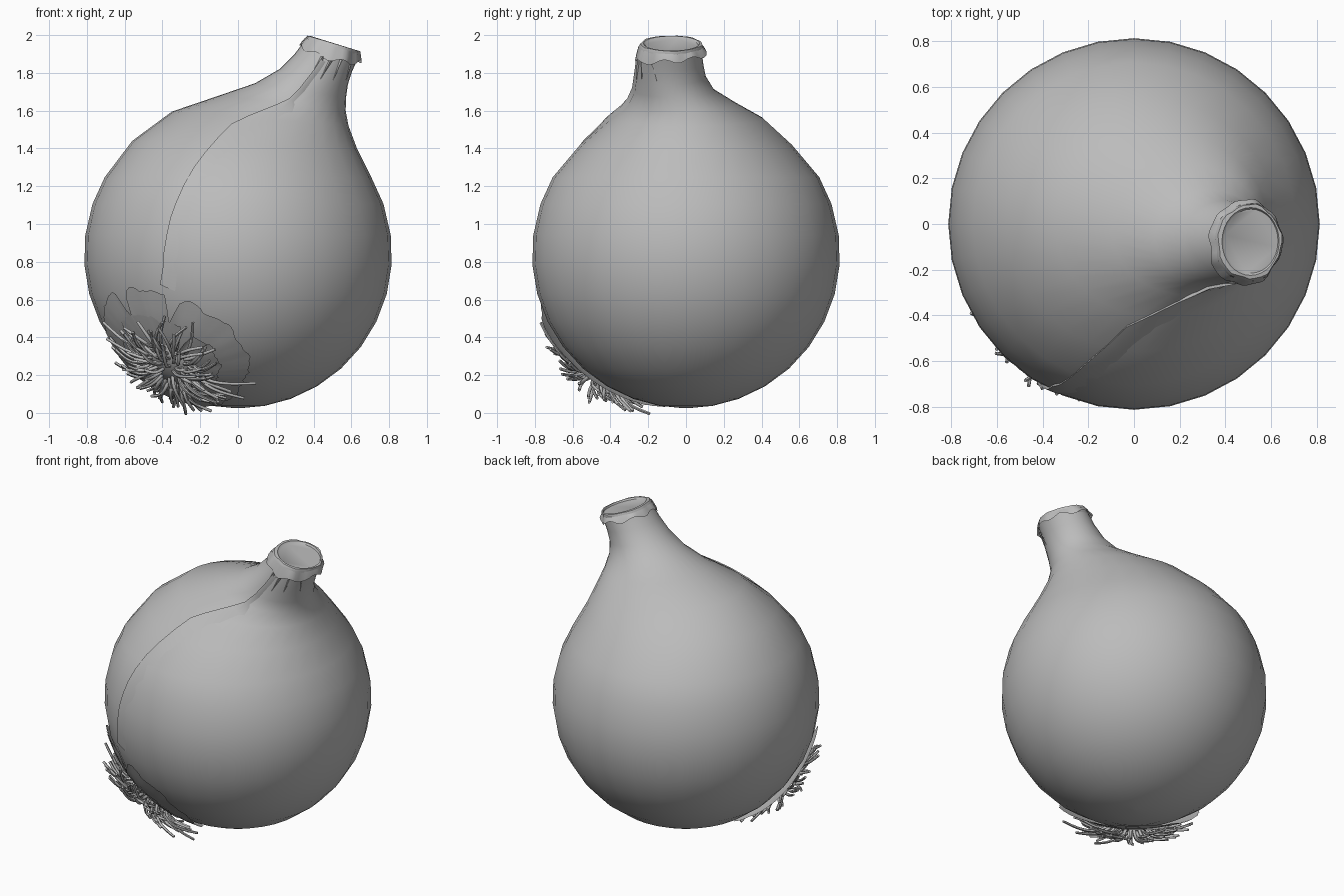
import bpy, bmesh, math, random
from mathutils import Vector
from mathutils.bvhtree import BVHTree

random.seed(4)
if "Cube" in bpy.data.objects:
    bpy.data.objects.remove(bpy.data.objects["Cube"], do_unlink=True)

grey = bpy.data.materials.new("onion_grey")
grey.use_nodes = True
COLOUR = (0.5, 0.5, 0.5, 1)
grey.diffuse_color = COLOUR
grey.node_tree.nodes["Principled BSDF"].inputs["Base Color"].default_value = COLOUR

CENTRE = Vector((0, 0, 0.84))
R = 0.815
SEG = 32


def finish(obj, angle=50):
    """Give the part its material and smooth shading."""
    obj.data.materials.clear()
    obj.data.materials.append(grey)
    bpy.ops.object.select_all(action='DESELECT')
    obj.select_set(True)
    bpy.context.view_layer.objects.active = obj
    bpy.ops.object.shade_smooth_by_angle(angle=math.radians(angle))


def loft(name, rings, closed=True, cap_start=False, cap_end=False, angle=50):
    """Skin a list of equal-length point rows."""
    bm = bmesh.new()
    rows = [[bm.verts.new(p) for p in ring] for ring in rings]
    n = len(rows[0])
    for a, b in zip(rows, rows[1:]):
        for i in range(n if closed else n - 1):
            j = (i + 1) % n
            bm.faces.new((a[i], a[j], b[j], b[i]))
    if cap_start:
        bm.faces.new(list(reversed(rows[0])))
    if cap_end:
        bm.faces.new(rows[-1])
    mesh = bpy.data.meshes.new(name)
    bm.to_mesh(mesh)
    bm.free()
    obj = bpy.data.objects.new(name, mesh)
    bpy.context.collection.objects.link(obj)
    finish(obj, angle)
    return obj


def tilted_ring(xl, zl, xr, zr, y0, y1, scale=lambda t: 1.0, n=SEG):
    """Ellipse through a left and a right point, between two y limits."""
    c = Vector(((xl + xr) / 2, (y0 + y1) / 2, (zl + zr) / 2))
    u = Vector(((xr - xl) / 2, 0, (zr - zl) / 2))
    v = Vector((0, (y1 - y0) / 2, 0))
    out = []
    for i in range(n):
        t = math.tau * i / n
        out.append(c + (u * math.cos(t) + v * math.sin(t)) * scale(t))
    return out


# Bulb: round lower body, then rings that lean into the neck
rings = []
for lat in (-89, -80, -70, -59, -48, -37, -26, -15, -4, 7, 19, 30):
    a = math.radians(lat)
    r, z = R * math.cos(a), CENTRE.z + R * math.sin(a)
    rings.append(tilted_ring(-r, z, r, z, -r, r))
NECK = [(-.56, 1.44, .63, 1.40, -.56, .56),
        (-.35, 1.595, .585, 1.52, -.41, .41),
        (-.10, 1.68, .57, 1.60, -.31, .26),
        (.09, 1.745, .572, 1.67, -.275, .15),
        (.22, 1.82, .582, 1.74, -.265, .105),
        (.30, 1.90, .605, 1.81, -.255, .09),
        (.345, 1.96, .632, 1.87, -.25, .085)]
rings += [tilted_ring(*row) for row in NECK]
bulb = loft("bulb", rings, cap_start=True)
tree = BVHTree.FromPolygons([v.co for v in bulb.data.vertices],
                            [p.vertices[:] for p in bulb.data.polygons])

# Cut neck: uneven rim around a slightly sunken flat end
wobble = lambda t: 1 + 0.025 * math.sin(5 * t + 1) + 0.02 * math.sin(11 * t)
rim = [tilted_ring(.345, 1.96, .632, 1.87, -.25, .085),
       tilted_ring(.357, 1.985, .645, 1.895, -.25, .088, wobble),
       tilted_ring(.367, 1.997, .645, 1.915, -.24, .085, wobble),
       tilted_ring(.385, 1.995, .635, 1.918, -.225, .072),
       tilted_ring(.395, 1.983, .63, 1.908, -.215, .065)]
loft("neck_rim", rim, cap_end=True, angle=40)

# Torn skin collar, hanging lower on the front side
collar = []
for f, grow in ((0.0, 1.11), (0.45, 1.07), (1.0, 1.0)):
    ring = tilted_ring(.355, 1.985, .645, 1.90, -.25, .088, lambda t: grow * wobble(t), 48)
    for i, p in enumerate(ring):
        t = math.tau * i / 48
        drop = 0.035 + 0.035 * max(0, -math.sin(t)) + 0.012 * math.sin(7 * t)
        p += Vector((-.3, 0, -.95)) * drop * (1 - f)
    collar.append(ring)
loft("neck_torn_collar", collar)

# Small pleats down the front of the neck
for k, (x0, x1) in enumerate(((.45, .37), (.50, .43), (.55, .50), (.60, .57))):
    rows = []
    for s in range(5):
        f = s / 4
        hit, nrm, _, _ = tree.ray_cast(Vector((x0 + (x1 - x0) * f, -2, 1.90 - 0.13 * f - x0 * .03)),
                                       Vector((0, 1, 0)))
        if hit:
            w = Vector((0.012 * (1 - f) + 0.003, 0, 0))
            rows.append([hit - w - nrm * .004, hit + nrm * .012 * (1 - f), hit + w - nrm * .004])
    if len(rows) > 1:
        loft(f"neck_pleat_{k + 1}", rows, closed=False)

# Split outer skin: strip with one raised edge along the tear
SPLIT = [(.44, 1.87), (.40, 1.81), (.33, 1.72), (.27, 1.66), (.20, 1.62), (.05, 1.56),
         (-.03, 1.52), (-.10, 1.45), (-.17, 1.37), (-.23, 1.29), (-.28, 1.20), (-.32, 1.11),
         (-.35, 1.03), (-.37, .94), (-.385, .85), (-.39, .77), (-.405, .68)]
rows = []
for x, z in SPLIT:
    row = []
    for dx, lift in ((0, -.004), (-.002, .013), (.03, .009), (.09, -.004)):
        shrink = 0.35 if z > 1.65 else 1.0
        hit, nrm, _, _ = tree.ray_cast(Vector((x + dx * shrink, -2, z - dx * shrink * .5)),
                                       Vector((0, 1, 0)))
        row.append(hit + nrm * lift)
    rows.append(row)
loft("split_skin_edge", rows, closed=False, angle=60)

# Polar frame around the root end
AXIS = Vector((-.43, -.54, -.72)).normalized()
UP = (Vector((0, 0, 1)) - AXIS * AXIS.z).normalized()
SIDE = UP.cross(AXIS)


def polar(deg, phi, r):
    a = math.radians(deg)
    out = SIDE * math.cos(phi) + UP * math.sin(phi)
    return CENTRE + (AXIS * math.cos(a) + out * math.sin(a)) * r


# Ragged papery skin round the root end, lifting at its edge
def ragged_skin(name, reach, lift, notch_at, n=120):
    edge, jag = [], 0
    for i in range(n):
        phi = math.tau * i / n
        jag = 0.6 * jag + random.uniform(-.8, .8)
        gap = sum(11 * math.exp(-((phi - c) / .07) ** 2) for c in notch_at)
        up = 3.0 * math.sin(phi)
        edge.append(reach + up + 1.5 * math.sin(3 * phi + 1) + jag - gap)
    rows = []
    for f in (0.1, 0.35, 0.6, 0.8, 1.0):
        rows.append([polar(e * f, math.tau * i / n,
                           R + 0.010 + lift * f ** 3 * (1 + .6 * math.sin(2 * math.tau * i / n + .6)))
                     for i, e in enumerate(edge)])
    return loft(name, rows, cap_start=True)


ragged_skin("outer_root_skin", 31, 0.012, (1.15, 1.95))
ragged_skin("inner_root_skin", 20, 0.010, (0.8, 2.4, 4.2))

# Root plate: low dome the roots grow from
loft("root_plate", [[polar(d, math.tau * i / 24, R + h) for i in range(24)]
                    for d, h in ((12, .0), (9.5, .025), (6, .04), (2, .045))], cap_end=True)

# Roots: bent tubes splaying outwards
curve = bpy.data.curves.new("roots", 'CURVE')
curve.dimensions = '3D'
curve.bevel_depth = 0.0105
curve.bevel_resolution = 1
curve.use_fill_caps = True
curve.resolution_u = 3
for k in range(95):
    phi = k * 2.39996
    start = 11 * math.sqrt((k + .5) / 95)
    spread = random.uniform(5, 11) + start * random.uniform(.1, .75)
    if k % 9 == 0:
        spread += 5
    rise = random.uniform(.04, .085) * (1.15 - start / 30)
    curl, twist = random.uniform(-.02, .035), random.uniform(-.3, .3)
    spline = curve.splines.new('NURBS')
    spline.points.add(4)
    for s, p in enumerate(spline.points):
        t = s / 4
        h = 0.015 + rise * math.sin(min(1, t * 1.6) * math.pi / 2) + curl * t * t
        p.co = (*polar(start + spread * t ** 1.3, phi + twist * t * t, R + h), 1)
        p.radius = 1.0 - 0.25 * t
    spline.use_endpoint_u = True
    spline.order_u = 4
roots = bpy.data.objects.new("roots", curve)
bpy.context.collection.objects.link(roots)
bpy.ops.object.select_all(action='DESELECT')
roots.select_set(True)
bpy.context.view_layer.objects.active = roots
bpy.ops.object.convert(target='MESH')
finish(bpy.context.view_layer.objects.active, 60)
